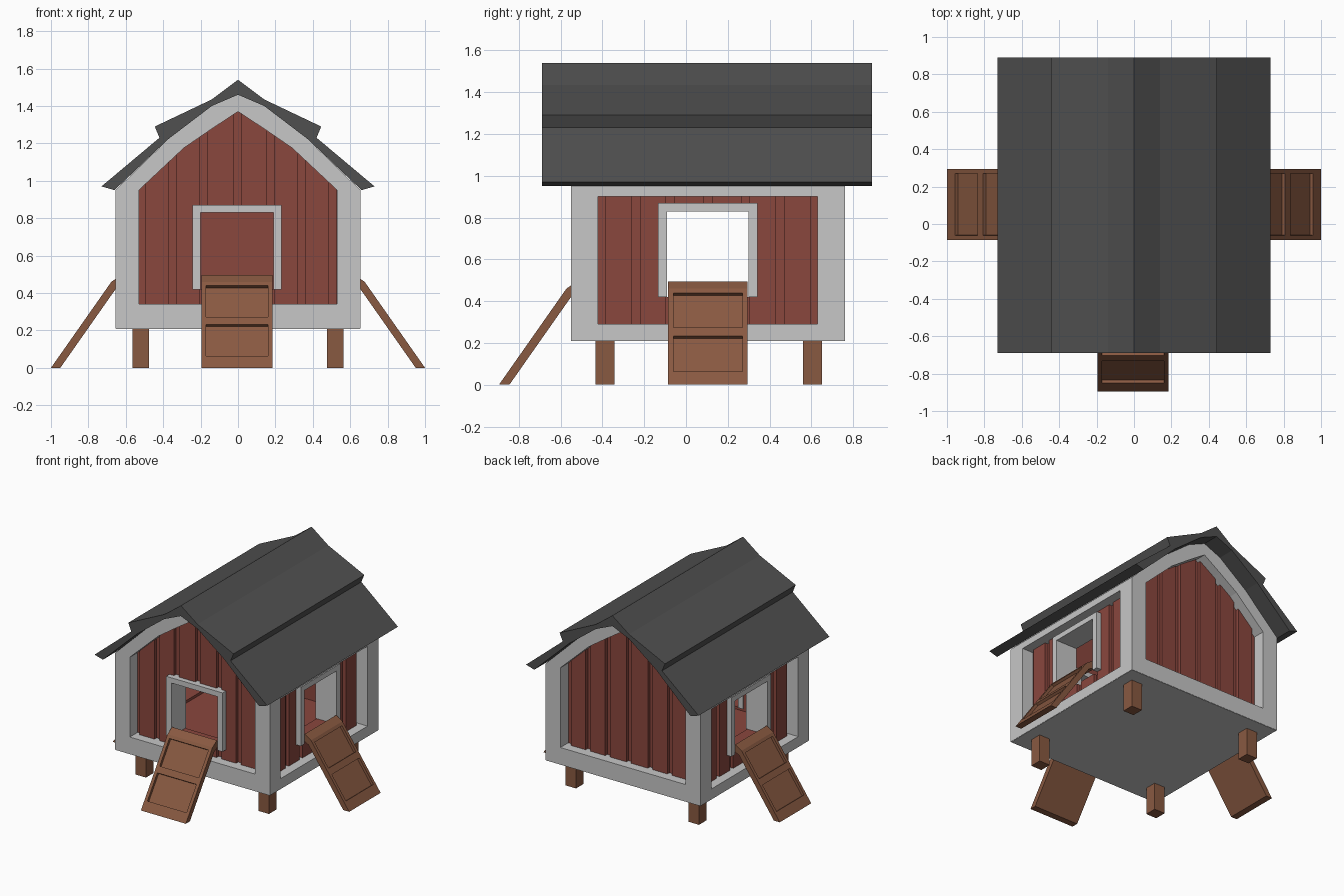
import bpy, bmesh

if "Cube" in bpy.data.objects:
    bpy.data.objects.remove(bpy.data.objects["Cube"])


def mat(name, col):
    m = bpy.data.materials.new(name)
    m.diffuse_color = (*col, 1)
    m.use_nodes = True
    m.node_tree.nodes["Principled BSDF"].inputs["Base Color"].default_value = m.diffuse_color
    return m


RED = mat("barn red", (0.255, 0.063, 0.048))
TRIM = mat("pale grey trim", (0.57, 0.57, 0.57))
ROOF = mat("dark grey roof", (0.08, 0.08, 0.08))
WOOD = mat("brown wood", (0.25, 0.10, 0.053))

# Each side of the house maps (u along wall, d inward depth, z) to world
X, Y0, Y1 = 0.655, -0.55, 0.76
SIDES = {
    "front": lambda u, d, z: (u, Y0 + d, z),
    "back": lambda u, d, z: (-u, Y1 - d, z),
    "right": lambda u, d, z: (X - d, u, z),
    "left": lambda u, d, z: (-X + d, u, z),
}


def prism(bm, pts, d0, d1, place):
    """Extrude a (u, z) polygon between two depths; returns side faces."""
    a = [bm.verts.new(place(u, d0, z)) for u, z in pts]
    b = [bm.verts.new(place(u, d1, z)) for u, z in pts]
    bm.faces.new(a)
    bm.faces.new(b[::-1])
    n = len(pts)
    return [bm.faces.new((a[i], b[i], b[(i + 1) % n], a[(i + 1) % n])) for i in range(n)]


def finish(name, bm, material):
    bmesh.ops.recalc_face_normals(bm, faces=bm.faces)
    me = bpy.data.meshes.new(name)
    bm.to_mesh(me)
    bm.free()
    me.materials.append(material)
    ob = bpy.data.objects.new(name, me)
    bpy.context.collection.objects.link(ob)
    return ob


def box(name, x0, x1, y0, y1, z0, z1, material):
    bm = bmesh.new()
    prism(bm, [(x0, z0), (x1, z0), (x1, z1), (x0, z1)], y0, y1, lambda u, d, z: (u, d, z))
    return finish(name, bm, material)


# Gable frame rings, outer and inner outlines share their point count
OUT = [(X, 0.21), (X, 0.95), (0.37, 1.225), (0.14, 1.40), (0, 1.46)]
INN = [(0.53, 0.34), (0.53, 0.95), (0.29, 1.175), (0.14, 1.278), (0, 1.37)]


def mirror(half):
    return half + [(-u, z) for u, z in half[-2::-1]]


def gable_frame(side):
    bm = bmesh.new()
    place = SIDES[side]
    loops = [[bm.verts.new(place(u, d, z)) for u, z in mirror(p)]
             for p, d in ((OUT, 0), (INN, 0), (INN, 0.13), (OUT, 0.13))]
    n = len(loops[0])
    for k in range(4):
        a, b = loops[k], loops[(k + 1) % 4]
        for i in range(n):
            j = (i + 1) % n
            bm.faces.new((a[i], a[j], b[j], b[i]))
    finish(side + "_gable_frame", bm, TRIM)


def gable_top(u):
    u = abs(u)
    for (ua, za), (ub, zb) in zip(INN[1:], INN[2:]):
        if u >= ub:
            return za + (zb - za) * (ua - u) / (ua - ub) + 0.01
    return 1.38


# Planked wall: wide boards with narrow recessed gaps, split around the door
DOOR_Z0, DOOR_Z1, DOOR_W = 0.42, 0.85, 0.215


def plank_wall(side, lo, hi, centre, z0, top, kinks, door):
    bm = bmesh.new()
    gaps = [centre + s * g for g in (0, 0.18, 0.345, 0.51) for s in (-1, 1)]
    cuts = {lo, hi} | {round(g + e, 4) for g in gaps for e in (-0.02, 0.02)}
    edges = (centre - DOOR_W, centre + DOOR_W) if door else ()
    cuts = sorted(c for c in cuts | set(edges) if lo <= c <= hi)
    for a, b in zip(cuts, cuts[1:]):
        if b - a < 0.001:
            continue
        m = (a + b) / 2
        d = 0.095 if any(abs(m - g) < 0.02 for g in gaps) else 0.07
        z_low = z0
        if door and abs(m - centre) < DOOR_W:
            prism(bm, [(a, z0), (b, z0), (b, DOOR_Z0), (a, DOOR_Z0)], d, 0.2, SIDES[side])
            z_low = DOOR_Z1
        ridge = [(k, top(k)) for k in kinks if a < k < b]
        prism(bm, [(a, z_low), (b, z_low), (b, top(b))] + ridge[::-1] + [(a, top(a))],
              d, 0.2, SIDES[side])
    finish(side + "_plank_wall", bm, RED)


# Doorway trim (open at the bottom) and the ramp that leans on it
def doorway(side, c):
    bm = bmesh.new()
    o, i = 0.238, 0.195
    prism(bm, [(c - o, 0.42), (c - o, 0.87), (c + o, 0.87), (c + o, 0.42),
               (c + i, 0.42), (c + i, 0.83), (c - i, 0.83), (c - i, 0.42)],
          0.03, 0.21, SIDES[side])
    finish(side + "_door_frame", bm, TRIM)

    bm = bmesh.new()
    slope = [(0.345 - 0.323 * z / 0.46, z) for z in (0, 0.042, 0.2525, 0.46)]
    profile = slope + [(-0.03, 0.495), (-0.06, 0.45), (0.0, 0.42), (0.295, 0)]
    faces = prism(bm, profile, c - 0.19, c + 0.19,
                  lambda out, u, z: SIDES[side](u, -out, z))
    bmesh.ops.recalc_face_normals(bm, faces=bm.faces)
    # two sunken panels
    bmesh.ops.inset_individual(bm, faces=faces[1:3], thickness=0.035)
    bmesh.ops.inset_individual(bm, faces=faces[1:3], thickness=0.0005, depth=-0.02)
    finish(side + "_ramp", bm, WOOD)


for side in ("front", "back"):
    gable_frame(side)
    plank_wall(side, -0.53, 0.53, 0 if side == "back" else -0.005, 0.30,
               gable_top, (-0.29, -0.14, 0, 0.14, 0.29), side == "front")
doorway("front", -0.005)

for side in ("right", "left"):
    plank_wall(side, -0.42, 0.63, 0.105, 0.25, lambda u: 1.0, (), True)
    doorway(side, 0.105)
    # bottom and top rails between the corner posts
    for label, pts in (("bottom", [(0, 0.21), (0, 0.29), (0.13, 0.29), (0.13, 0.21)]),
                       ("top", [(0, 0.90), (0, 0.95), (0.13, 1.075), (0.13, 0.90)])):
        bm = bmesh.new()
        prism(bm, pts, Y0 + 0.13, Y1 - 0.13, lambda d, u, z: SIDES[side](u, d, z))
        finish(f"{side}_{label}_rail", bm, TRIM)

# Base slab and inner floor
box("base_slab", -0.653, 0.653, Y0 + 0.002, Y1 - 0.002, 0.208, 0.28, TRIM)
box("inner_floor", -0.5, 0.5, -0.4, 0.61, 0.27, 0.40, RED)

# Roof: one stepped profile run along the house
half_top = [(0.66, 0.95), (0.73, 0.97), (0.42, 1.23), (0.445, 1.29), (0.14, 1.435), (0, 1.54)]
under = mirror([(0.37, 1.225), (0.14, 1.40), (0, 1.46)])
bm = bmesh.new()
prism(bm, mirror(half_top) + under[::-1], -0.69, 0.89, lambda u, d, z: (u, d, z))
finish("roof", bm, ROOF)

# Legs
for xn, x in (("left", -0.52), ("right", 0.52)):
    for yn, y in (("front", -0.388), ("back", 0.605)):
        box(f"{yn}_{xn}_leg", x - 0.045, x + 0.045, y - 0.045, y + 0.045, 0, 0.22, WOOD)
